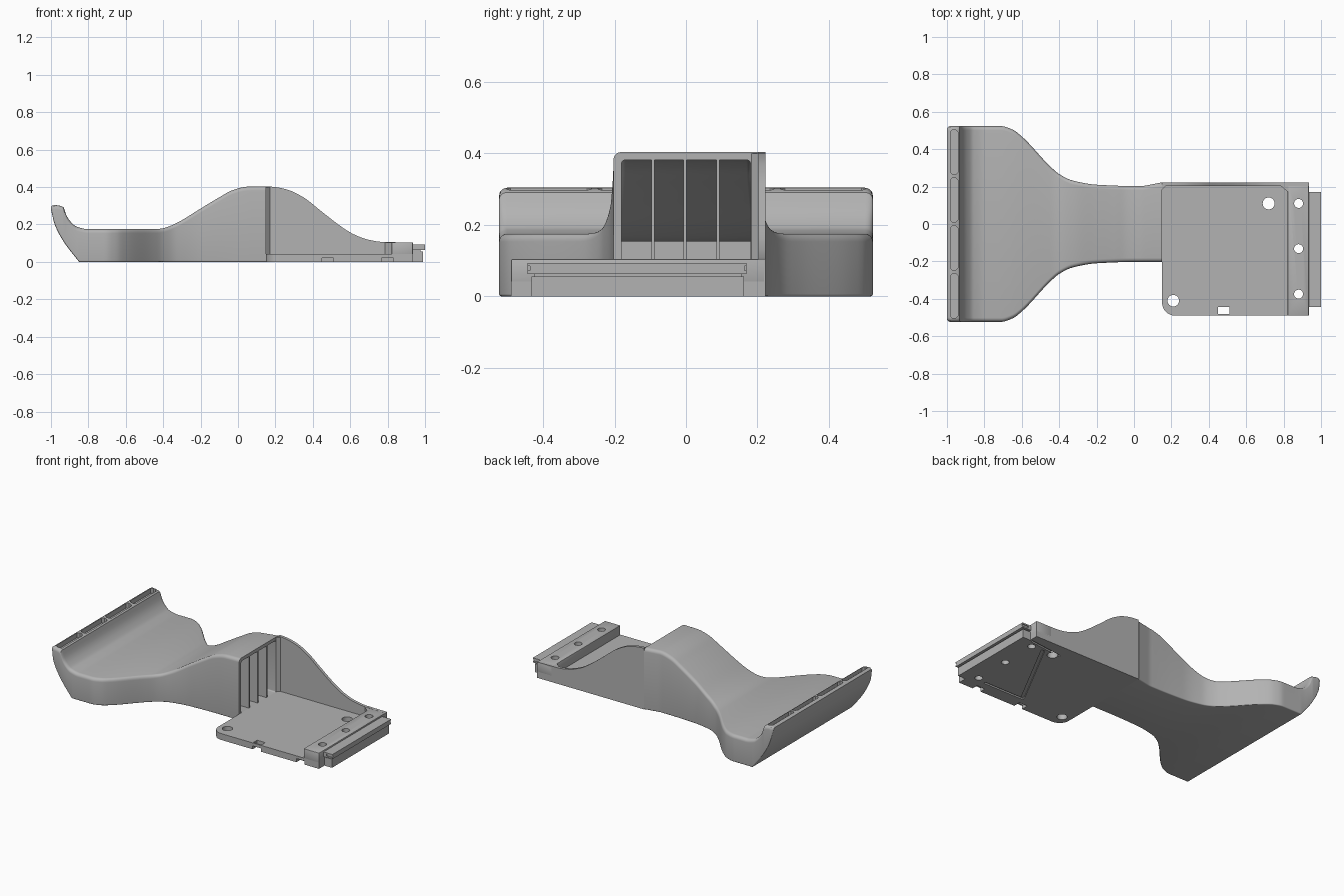
import bpy, bmesh, math

cube = bpy.data.objects.get("Cube")
if cube:
    bpy.data.objects.remove(cube, do_unlink=True)

grey = bpy.data.materials.new("plain_grey")
grey.use_nodes = True
GREY = (0.45, 0.45, 0.45, 1)
grey.diffuse_color = GREY
grey.node_tree.nodes["Principled BSDF"].inputs["Base Color"].default_value = GREY


def finish(name, bm):
    bmesh.ops.recalc_face_normals(bm, faces=bm.faces)
    mesh = bpy.data.meshes.new(name)
    bm.to_mesh(mesh)
    bm.free()
    mesh.materials.append(grey)
    ob = bpy.data.objects.new(name, mesh)
    bpy.context.collection.objects.link(ob)
    return ob


def skin(name, rings):
    """Closed solid through a list of equal-length rings."""
    bm = bmesh.new()
    loops = [[bm.verts.new(p) for p in ring] for ring in rings]
    n = len(loops[0])
    for a, b in zip(loops, loops[1:]):
        for i in range(n):
            bm.faces.new((a[i], a[(i + 1) % n], b[(i + 1) % n], b[i]))
    bm.faces.new(loops[0])
    bm.faces.new(loops[-1])
    return finish(name, bm)


def prism(name, pts, lo, hi, axis="z"):
    place = {"x": lambda p, d: (d, p[0], p[1]),
             "y": lambda p, d: (p[0], d, p[1]),
             "z": lambda p, d: (p[0], p[1], d)}[axis]
    return skin(name, [[place(p, d) for p in pts] for d in (lo, hi)])


def box(name, x0, x1, y0, y1, z0, z1):
    return prism(name, [(x0, y0), (x1, y0), (x1, y1), (x0, y1)], z0, z1)


def disc(x, y, r):
    return [(x + r * math.cos(i * math.tau / 24), y + r * math.sin(i * math.tau / 24))
            for i in range(24)]


def strip(a, b, w):
    dx, dy = b[0] - a[0], b[1] - a[1]
    k = w / 2 / math.hypot(dx, dy)
    nx, ny = -dy * k, dx * k
    return [(a[0] + nx, a[1] + ny), (b[0] + nx, b[1] + ny),
            (b[0] - nx, b[1] - ny), (a[0] - nx, a[1] - ny)]


def apply(ob, mod):
    bpy.context.view_layer.objects.active = ob
    bpy.ops.object.modifier_apply(modifier=mod.name)


def cut(ob, *cutters):
    for c in cutters:
        mod = ob.modifiers.new("cut", "BOOLEAN")
        mod.operation, mod.solver, mod.object = "DIFFERENCE", "EXACT", c
        apply(ob, mod)
        bpy.data.objects.remove(c, do_unlink=True)


def bevel(ob, width):
    mod = ob.modifiers.new("bevel", "BEVEL")
    mod.width, mod.segments, mod.limit_method = width, 2, "ANGLE"
    apply(ob, mod)


def curve(pts, x):
    """Monotone cubic through sorted points."""
    if x <= pts[0][0]:
        return pts[0][1]
    if x >= pts[-1][0]:
        return pts[-1][1]
    s = [(b[1] - a[1]) / (b[0] - a[0]) for a, b in zip(pts, pts[1:])]
    m = [s[0]] + [2 * a * b / (a + b) if a * b > 0 else 0 for a, b in zip(s, s[1:])] + [s[-1]]
    i = max(k for k in range(len(pts) - 1) if pts[k][0] <= x)
    h = pts[i + 1][0] - pts[i][0]
    t = (x - pts[i][0]) / h
    return ((1 + 2 * t) * (1 - t) ** 2 * pts[i][1] + t * (1 - t) ** 2 * h * m[i]
            + t * t * (3 - 2 * t) * pts[i + 1][1] + t * t * (t - 1) * h * m[i + 1])


TOP = [(-1, .295), (-.985, .304), (-.935, .295), (-.918, .25), (-.895, .215), (-.86, .187),
       (-.8, .175), (-.44, .175), (-.4, .18), (-.33, .207), (-.2, .285), (-.1, .345),
       (-.03, .383), (.05, .402), (.15, .404)]
UNDER = [(-1, .28), (-.98, .2), (-.93, .105), (-.85, 0), (-.8, -.07)]
SIDE = [(-1, .512), (-.985, .523), (-.71, .523), (-.65, .505), (-.6, .468), (-.45, .31),
        (-.4, .267), (-.33, .233), (-.2, .21), (0, .203), (.15, .203)]
FLARE = [(.05, 0), (.15, .02)]
FIN = [(.15, .404), (.2, .4), (.27, .384), (.35, .345), (.45, .267), (.55, .19),
       (.62, .147), (.7, .118), (.78, .106), (.93, .104)]


def under(x):
    return max(0, curve(UNDER, x))


def section(x, y0, y1, z0, z1, r_top, r_low):
    """Rounded rectangle across the body at x."""
    r_top = min(r_top, (z1 - z0) * .45)
    r_low = min(r_low, (z1 - z0) * .45)
    ring = []
    for k, (y, sy, z, sz, r) in enumerate([(y1, -1, z1, -1, r_top), (y0, 1, z1, -1, r_top),
                                           (y0, 1, z0, 1, r_low), (y1, -1, z0, 1, r_low)]):
        for j in range(6):
            a = (k + j / 5) * math.pi / 2
            ring.append((x, y + sy * r + r * math.cos(a), z + sz * r + r * math.sin(a)))
    return ring


def spaced(a, b, step):
    n = round((b - a) / step)
    return [a + (b - a) * i / n for i in range(n + 1)]


# Hollow body: wide scooped end narrowing into a raised neck
xs = spaced(-1, -.78, .0075)[:-1] + spaced(-.78, .15, .015)
body = skin("body_shell", [section(x, -curve(SIDE, x), curve(SIDE, x) + curve(FLARE, x),
                                   under(x), curve(TOP, x), .022, .007) for x in xs])
hollow = skin("hollow", [section(x, -curve(SIDE, x) + .022, curve(SIDE, x) - .022,
                                 .04, curve(TOP, x) - .022, .012, .008)
                         for x in spaced(-.81, .18, .015)])
cut(body, hollow)

# Four shallow pockets along the lip
for i in range(4):
    y, h = (i - 1.5) * .256, .119
    c = .012
    pts = [(-.982, y - h + c), (-.982 + c, y - h), (-.942 - c, y - h), (-.942, y - h + c),
           (-.942, y + h - c), (-.942 - c, y + h), (-.982 + c, y + h), (-.982, y + h - c)]
    cut(body, prism("pocket", pts, .272, .35))

# Lengthwise ribs inside the neck
for i, y in enumerate((-.092, -.003, .09)):
    roof = [(x, curve(TOP, x) - .015) for x in spaced(-.45, .148, .02)]
    prism("inner_rib_%d" % (i + 1), [(-.45, .035)] + roof + [(.148, .035)],
          y - .004, y + .004, "y")

# Base plate with one rounded corner
corner = [(.22 - .07 * math.cos(a), -.42 - .07 * math.sin(a))
          for a in spaced(0, math.pi / 2, .2)]
plate = prism("base_plate", corner + [(.935, -.49), (.935, .222), (.15, .222)], 0, .042)

# Raised clamp bar at the plate's end
bar = box("end_bar", .822, .935, -.49, .222, .03, .104)
bevel(bar, .004)

# Holes, edge notches and underside grooves
for x, y, r in ((.72, .11, .032), (.21, -.41, .031)):
    cut(plate, prism("hole", disc(x, y, r), -.1, .2))
for y in (.11, -.132, -.375):
    for part in (plate, bar):
        cut(part, prism("hole", disc(.88, y, .024), -.1, .2))
cut(plate,
    box("slot", .45, .51, -.48, -.443, -.1, .1),
    box("notch", .45, .51, -.5, -.45, -.1, .022),
    box("notch", .77, .83, -.5, -.45, -.1, .024))
for a, b, w in (((.8, .12), (.53, -.39), .022), ((.82, -.395), (.52, -.395), .014),
                ((.92, .16), (.68, .13), .014)):
    cut(plate, prism("groove", strip(a, b, w), -.1, .01))

# Tall side fin sweeping down from the neck to the bar
ridge = [(x, curve(FIN, x)) for x in spaced(.15, .935, .015)]
prism("side_fin", [(.15, .03)] + ridge + [(.935, .03)], .203, .222, "y")
prism("fin_root_gusset", [(.148, .181), (.172, .205), (.148, .205)], .03, .4)
prism("fin_end_gusset", [(.78, .207), (.825, .17), (.825, .207)], .03, .104)

# Grooved connector rail
box("rail_lower", .93, .99, -.433, .163, 0, .056)
box("rail_core", .93, .975, -.425, .155, .05, .085)
rail = box("rail_upper", .93, 1, -.443, .17, .063, .094)
cut(rail, *[box("rail_notch", .955, 1.1, y - .006, y + .006, .072, .085)
            for y in (-.443, .17)])

# Smooth curved faces, keep edges crisp
bpy.ops.object.select_all(action="DESELECT")
for ob in bpy.context.scene.objects:
    if ob.type == "MESH" and grey.name in ob.data.materials:
        ob.select_set(True)
        bpy.context.view_layer.objects.active = ob
bpy.ops.object.shade_smooth_by_angle(angle=math.radians(32))
